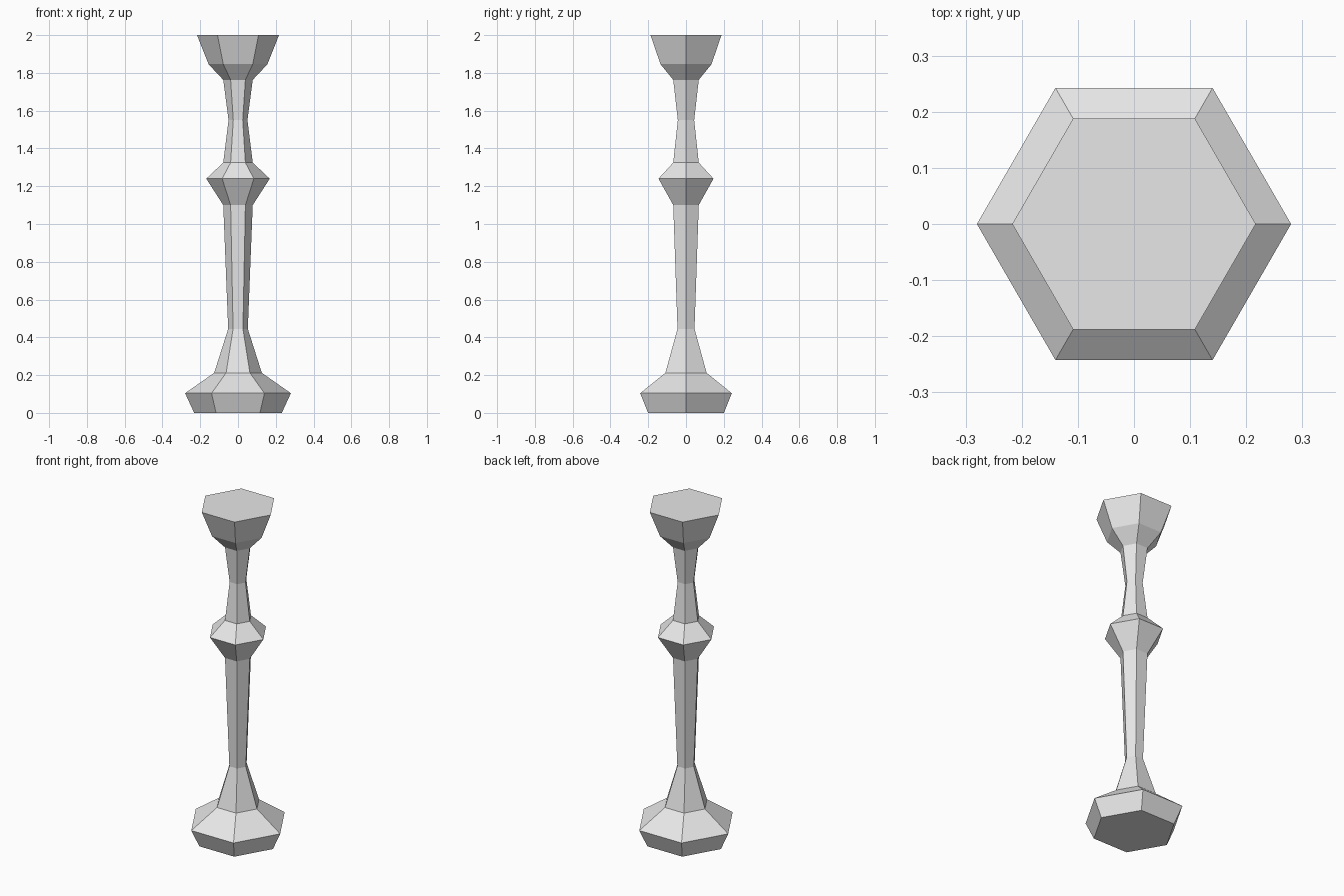
import bpy
import bmesh
from math import cos, sin, tau

cube = bpy.data.objects.get("Cube")
if cube:
    bpy.data.objects.remove(cube, do_unlink=True)

SIDES = 6

grey = bpy.data.materials.new("light_grey")
grey.use_nodes = True
colour = (0.8, 0.8, 0.8, 1.0)
grey.diffuse_color = colour
grey.node_tree.nodes["Principled BSDF"].inputs["Base Color"].default_value = colour

# Corner radius and height of each ring, from the foot up to the cup
profile = [
    (0.232, 0.0), (0.28, 0.104), (0.126, 0.212),    # foot
    (0.052, 0.445), (0.078, 1.10),                  # stem
    (0.168, 1.24), (0.078, 1.325),                  # knop
    (0.05, 1.55), (0.078, 1.763),                   # neck
    (0.156, 1.846), (0.217, 2.0),                   # cup
]


def turned_hexagon(name, rings, material):
    """Stack hexagonal rings with a corner on +x, and cap both ends."""
    bm = bmesh.new()
    loops = [[bm.verts.new((r * cos(tau * i / SIDES), r * sin(tau * i / SIDES), z))
              for i in range(SIDES)] for r, z in rings]
    for low, high in zip(loops, loops[1:]):
        for i in range(SIDES):
            j = (i + 1) % SIDES
            bm.faces.new((low[i], low[j], high[j], high[i]))
    bm.faces.new(loops[0][::-1])
    bm.faces.new(loops[-1])
    mesh = bpy.data.meshes.new(name)
    bm.to_mesh(mesh)
    bm.free()
    mesh.materials.append(material)
    obj = bpy.data.objects.new(name, mesh)
    bpy.context.collection.objects.link(obj)
    return obj


turned_hexagon("candlestick", profile, grey)
